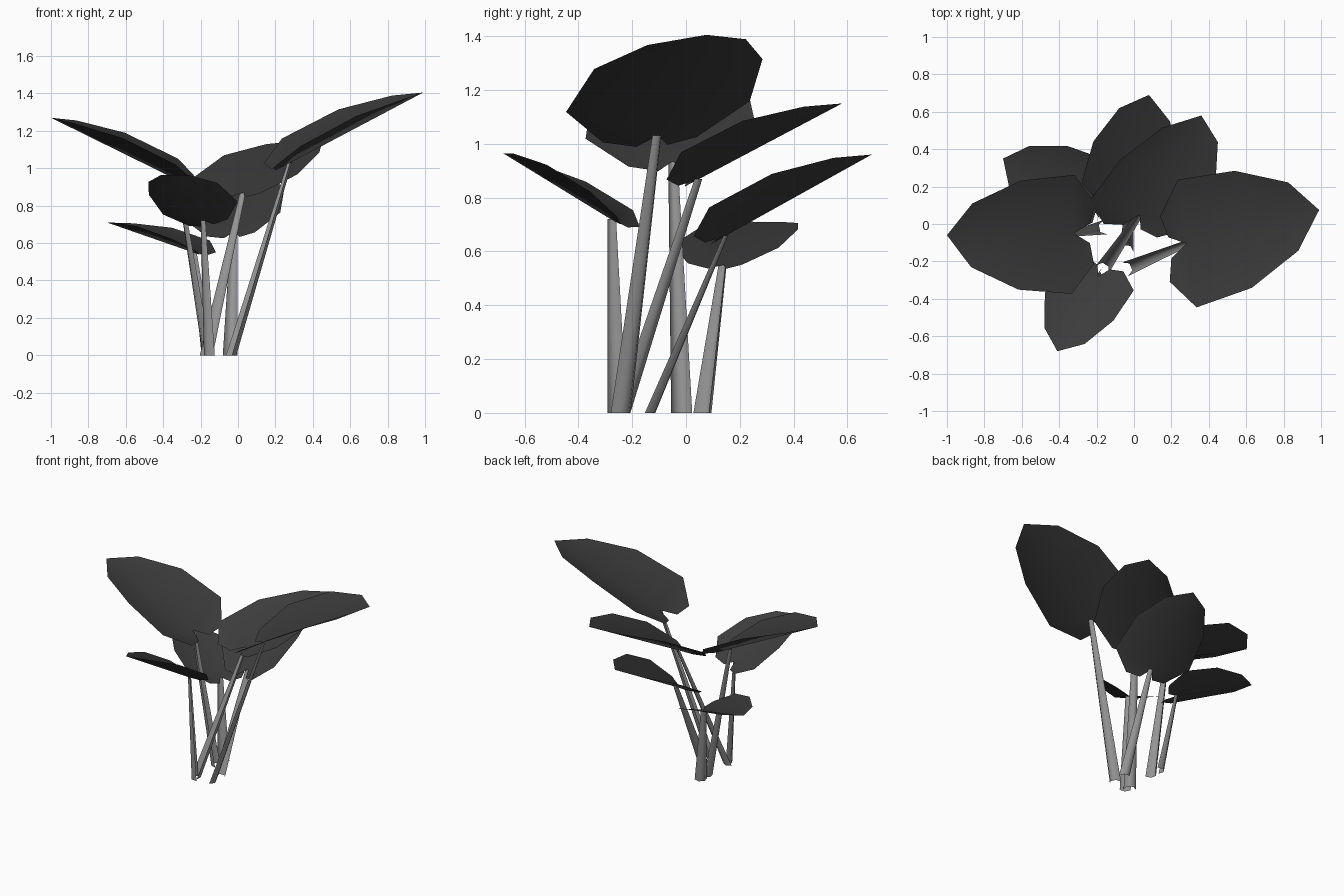
import bpy
import math
from mathutils import Vector

cube = bpy.data.objects.get("Cube")
if cube:
    bpy.data.objects.remove(cube, do_unlink=True)


def make_material(name, value):
    mat = bpy.data.materials.new(name)
    mat.use_nodes = True
    color = (value, value, value, 1)
    mat.diffuse_color = color
    mat.node_tree.nodes["Principled BSDF"].inputs["Base Color"].default_value = color
    return mat


leaf_mat = make_material("dark_leaf_grey", 0.045)
stem_mat = make_material("light_stem_grey", 0.3)


def add_mesh(name, verts, faces, mat):
    mesh = bpy.data.meshes.new(name)
    mesh.from_pydata(verts, [], faces)
    mesh.materials.append(mat)
    mesh.update()
    obj = bpy.data.objects.new(name, mesh)
    bpy.context.collection.objects.link(obj)
    bpy.ops.object.select_all(action="DESELECT")
    obj.select_set(True)
    bpy.context.view_layer.objects.active = obj
    bpy.ops.object.shade_smooth_by_angle(angle=math.radians(65))


# Half-leaf shape as (along, sideways, lift): midrib, then rim from notch to tip
MIDRIB = [(0, 0, 0), (0.49, 0, 0), (0.82, 0, 0), (1, 0, 0)]
RIM = [(-0.12, 0.07, 0.01), (-0.136, 0.215, 0.05), (0.065, 0.42, 0.115),
       (0.486, 0.385, 0.115), (0.83, 0.225, 0.05)]
HALF_FACES = [("m0", "r2", "r1", "r0"), ("m0", "m1", "r3", "r2"),
              ("m1", "m2", "r4", "r3"), ("m2", "m3", "r4")]


def make_leaf(name, base, tip, side):
    """Cupped heart-shaped leaf between base and tip, spreading along side."""
    base, along = Vector(base), Vector(tip) - Vector(base)
    length = along.length
    side = Vector(side).normalized() * length
    up = along.cross(side).normalized() * length
    if up.z < 0:
        up, side = -up, -side

    def place(t, s, h):
        return base + along * t + side * s + up * h

    verts = [place(*p) for p in MIDRIB]
    faces = []
    for sign in (1, -1):
        start = len(verts)
        verts += [place(t, s * sign, h) for t, s, h in RIM]
        for face in HALF_FACES:
            ids = [int(k[1]) + (start if k[0] == "r" else 0) for k in face]
            # keep every face pointing to the upper side of the leaf
            faces.append(ids[::-1] if sign == 1 else ids)
    faces = [f if face_up(verts, f) else f[::-1] for f in faces]
    add_mesh(name, verts, faces, leaf_mat)


def face_up(verts, face):
    a, b, c = (verts[i] for i in face[:3])
    return (b - a).cross(c - a).z > 0


def make_stem(name, foot, top, points=4):
    """Tapered channel-shaped stalk, open towards its upper side."""
    foot, top = Vector((*foot, 0)), Vector(top)
    lean = Vector((top.x - foot.x, top.y - foot.y, 0)).normalized()
    across = Vector((-lean.y, lean.x, 0))
    verts = []
    for centre, half in ((foot, 0.04), (top, 0.018)):
        for i in range(points):
            a = math.pi * i / (points - 1)
            verts.append(centre + across * half * math.cos(a)
                         + lean * half * (math.sin(a) - 0.5))
    faces = [(i, i + 1, points + i + 1, points + i) for i in range(points - 1)]
    add_mesh(name, verts, faces, stem_mat)


# Each entry: stem foot, leaf base, leaf tip, leaf side direction
PLANT = {
    "left": ((-0.03, -0.235), (0.28, -0.105, 1.03), (0.99, 0.075, 1.405), (-0.05, 0.34, 0.02)),
    "right": ((-0.17, -0.02), (-0.32, -0.05, 0.935), (-1.0, -0.06, 1.27), (0.02, 1, 0.05)),
    "back_right": ((-0.17, 0.07), (-0.24, 0.14, 0.55), (-0.70, 0.35, 0.71), (0.45, 0.87, -0.02)),
    "front": ((-0.16, -0.265), (-0.19, -0.28, 0.72), (-0.41, -0.68, 0.965), (0.93, -0.37, 0.16)),
    "back": ((-0.04, -0.13), (-0.02, 0.15, 0.66), (0.08, 0.69, 0.96), (0.95, -0.25, 0.08)),
    "back_left": ((-0.16, -0.23), (0.03, 0.05, 0.87), (0.36, 0.58, 1.15), (0.97, -0.25, 0.03)),
}
for place_name, (foot, base, tip, side) in PLANT.items():
    make_stem(place_name + "_stem", foot, base)
    make_leaf(place_name + "_leaf", base, tip, side)
